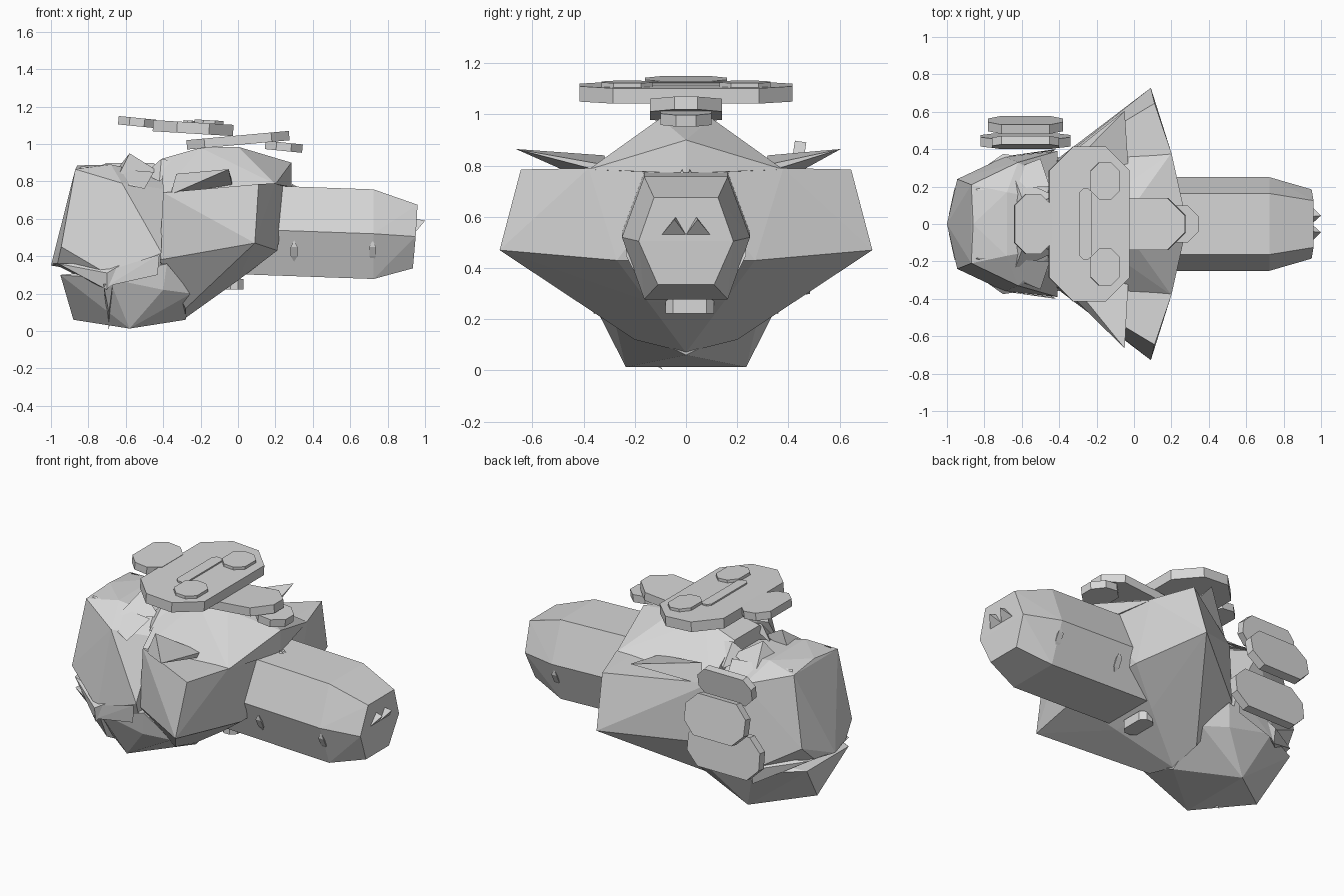
import bpy, bmesh, math
from mathutils import Matrix, Vector

if "Cube" in bpy.data.objects:
    bpy.data.objects.remove(bpy.data.objects["Cube"])

grey = bpy.data.materials.new("plain_grey")
grey.diffuse_color = (0.68, 0.68, 0.68, 1)
grey.use_nodes = True
grey.node_tree.nodes["Principled BSDF"].inputs["Base Color"].default_value = grey.diffuse_color


def hull(name, pts, mirror=True):
    """Faceted block around points, optionally mirrored across y."""
    pts = {tuple(p) for p in pts}
    if mirror:
        pts |= {(x, -y, z) for x, y, z in pts}
    bm = bmesh.new()
    for p in sorted(pts):
        bm.verts.new(p)
    bmesh.ops.convex_hull(bm, input=bm.verts)
    bmesh.ops.delete(bm, geom=[v for v in bm.verts if not v.link_faces], context='VERTS')
    bmesh.ops.dissolve_limit(bm, angle_limit=0.02, verts=bm.verts, edges=bm.edges)
    bmesh.ops.recalc_face_normals(bm, faces=bm.faces)
    me = bpy.data.meshes.new(name)
    bm.to_mesh(me)
    bm.free()
    me.materials.append(grey)
    ob = bpy.data.objects.new(name, me)
    bpy.context.collection.objects.link(ob)
    return ob


def pair(name, pts):
    """The same shard on both sides."""
    for side, s in (("left", 1), ("right", -1)):
        hull(side + "_" + name, [(x, y * s, z) for x, y, z in pts], False)


def plate(name, loc, w, d, t, tilt=0, axis='Y', cut=0.3, upright=False):
    """Eight-sided flat plate, lying or standing upright to face +y."""
    c = cut * min(w, d)
    a, b = w / 2, d / 2
    quarter = [(a, b - c), (a - c * .3, b - c * .3), (a - c, b)]
    rot = Matrix.Rotation(tilt, 4, axis)
    if upright:
        rot = rot @ Matrix.Rotation(math.radians(-90), 4, 'X')
    pts = [Vector(loc) + rot @ Vector((x * i, y * j, z)) for x, y in quarter[::2]
           for i in (-1, 1) for j in (-1, 1) for z in (-t / 2, t / 2)]
    return hull(name, pts, False)


# wide body and raised back
hull("body", [(.09, .728, .47), (.11, .645, .785), (.2, .38, .79), (.21, .27, .43),
              (.27, 0, .79), (-.28, .2, .12), (-.28, 0, .07), (0, .15, .27),
              (-.4, .34, .74), (-.42, .34, .38)])
hull("back_ridge", [(.2, .38, .785), (.285, 0, .9), (.285, 0, .77), (0, .1, .985),
                    (-.2, .1, .98), (-.41, .12, .92), (-.4, .34, .74)])

# six-sided tail with chamfered end
sect = [(.163, .757), (.25, .52), (.163, .278)]
tail = [(.02, y, z + .025) for y, z in sect] + [(.725, y, z) for y, z in sect]
tail += [(.96, .125, .675), (.95, .185, .505), (.935, .11, .335)]
hull("tail", tail)
pair("tail_tip_spike", [(.95, .0, .53), (.95, .095, .53), (.95, .04, .6), (1, .045, .59)])
for i, x in enumerate((.3, .72)):
    pair("tail_stud_%d" % i, [(x + dx, y, z) for dx, y, z in (
        (0, .235, .485), (-.018, .235, .45), (.018, .235, .45), (-.018, .21, .4),
        (.018, .21, .4), (0, .19, .37), (0, .15, .42))])
pair("tail_top_spike", [(.28, .005, .76), (.34, .005, .76), (.3, .03, .76), (.29, .015, .785)])

# swept horns, the right one a little longer
for side, s, tip in (("left", 1, .605), ("right", -1, .665)):
    hull(side + "_horn", [(-.36, .36 * s, .73), (-.33, .32 * s, .84), (-.03, .3 * s, .8),
                          (-.03, .3 * s, .77), (-.05, tip * s, .865)], False)

# helmet and pointed jaw
hull("helmet", [(-1, 0, .35), (-.965, .15, .36), (-.945, .24, .45), (-.87, .21, .865),
                (-.86, 0, .885), (-.68, .17, .89), (-.69, .36, .3), (-.41, .39, .42),
                (-.62, .33, .79), (-.4, .12, .83), (-.4, .22, .76), (-.42, .34, .3)])
hull("jaw", [(-.95, .2, .3), (-.88, 0, .06), (-.58, .235, .013), (-.28, 0, .06),
             (-.4, .34, .22), (-.38, .36, .36), (-.69, .35, .28), (-.25, .28, .2)])

# brow blades, cheek guards and tusk
pair("brow_blade", [(-.86, .21, .84), (-.84, .18, .88), (-.5, .35, .76), (-.45, .2, .85)])
pair("crest_blade", [(-.65, .05, .86), (-.64, .25, .83), (-.42, .15, .85), (-.58, .09, .95)])
pair("rear_blade", [(-.5, .1, .84), (-.42, .25, .8), (-.3, .15, .9), (-.41, .14, .92)])
pair("cheek_guard", [(-.99, .05, .36), (-.96, .19, .36), (-.7, .375, .31), (-.7, .36, .22),
                     (-.6, .36, .37), (-.72, .3, .28)])
pair("jaw_guard", [(-.7, .36, .24), (-.7, .36, .32), (-.42, .4, .41), (-.43, .39, .3)])
hull("tusk", [(-.72, -.36, .25), (-.67, -.36, .25), (-.69, -.28, .25), (-.69, -.27, .1),
              (-.69, -.09, .003)], False)

# top plates
plate("main_top_plate", (-.24, 0, 1.085), .43, .83, .06, .06)
plate("top_bar", (-.258, 0, 1.119), .065, .38, .012, .06)
for n, s in (("left", 1), ("right", -1)):
    plate(n + "_top_button", (-.155, .23 * s, 1.112), .155, .2, .03, .06)
plate("front_top_plate", (-.54, 0, 1.117), .2, .32, .045, .1)
plate("rear_top_plate", (0, 0, 1.02), .55, .28, .05, -.09, cut=.34)
plate("rear_small_plate", (.245, 0, .985), .2, .2, .045, .1)

# side plates
plate("upper_side_plate", (-.58, .435, .81), .36, .17, .045, -.15, 'X', upright=True)
plate("middle_side_plate", (-.58, .53, .645), .4, .24, .05, .2, 'X', upright=True)
plate("lower_side_plate", (-.58, .445, .42), .48, .25, .05, .12, 'X', upright=True)

# belly knob
plate("belly_knob", (-.02, .015, .25), .1, .19, .055)
